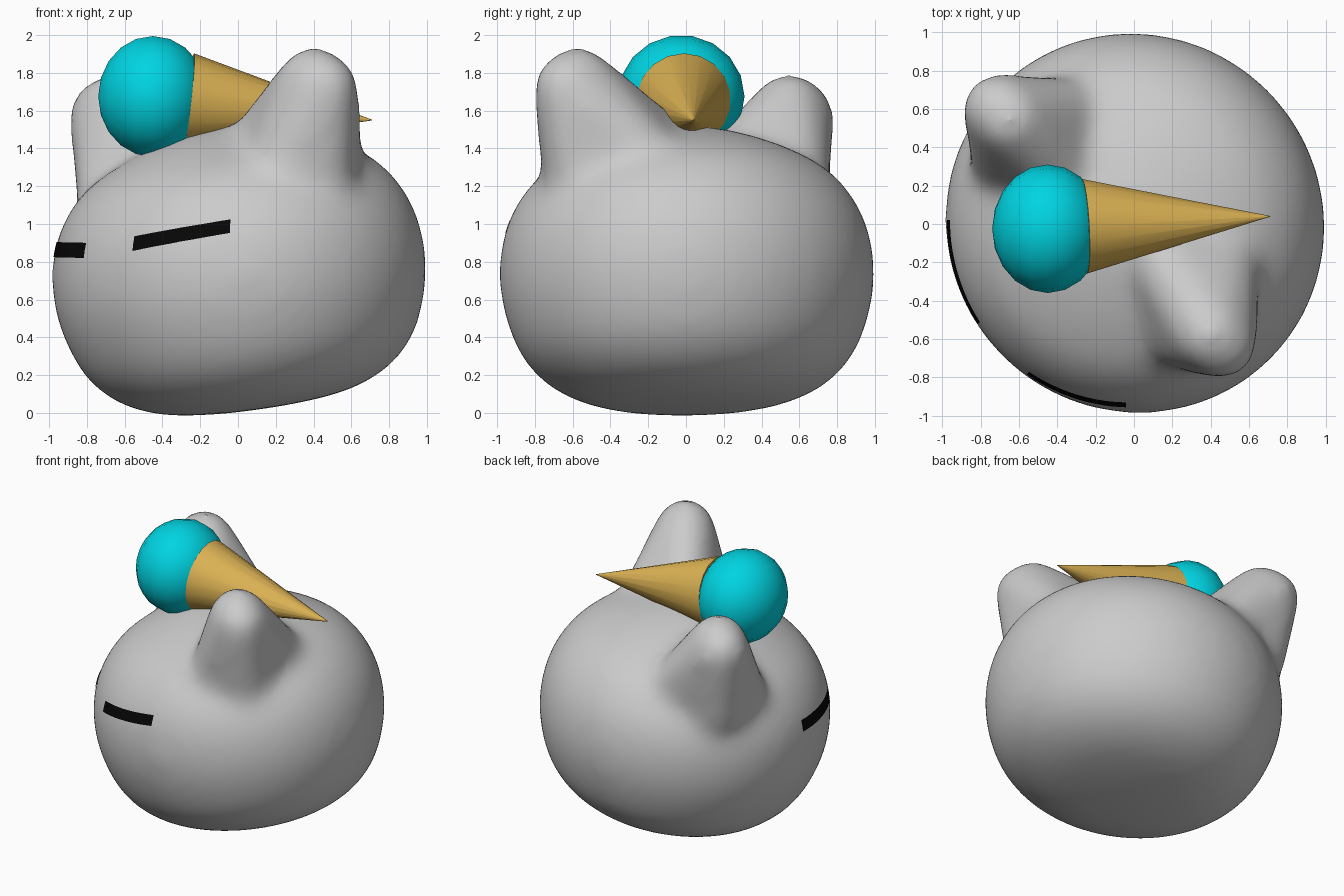
import bpy, bmesh, math
from mathutils import Vector, Matrix

if "Cube" in bpy.data.objects:
    bpy.data.objects.remove(bpy.data.objects["Cube"])


def material(name, rgb):
    m = bpy.data.materials.new(name)
    m.diffuse_color = (*rgb, 1)
    m.use_nodes = True
    m.node_tree.nodes["Principled BSDF"].inputs["Base Color"].default_value = m.diffuse_color
    return m


GREY = material("grey", (0.6, 0.6, 0.6))
BLACK = material("black", (0.002, 0.002, 0.002))
CYAN = material("cyan", (0.0, 0.66, 0.76))
GOLD = material("gold", (0.72, 0.45, 0.09))


def finish(name, bm, mat):
    me = bpy.data.meshes.new(name)
    bmesh.ops.recalc_face_normals(bm, faces=bm.faces)
    for f in bm.faces:
        f.smooth = True
    bm.to_mesh(me)
    bm.free()
    me.materials.append(mat)
    ob = bpy.data.objects.new(name, me)
    bpy.context.collection.objects.link(ob)
    return ob


def smooth_path(pts, n=5):
    """Catmull-Rom curve through the profile points (mirrored at the poles)."""
    p = [Vector(q) for q in pts]
    p = [Vector((-p[1].x, p[1].y))] + p + [Vector((-p[-2].x, p[-2].y))]
    out = []
    for a, b, c, d in zip(p, p[1:], p[2:], p[3:]):
        for i in range(n):
            t = i / n
            out.append(0.5 * (2 * b + (c - a) * t + (2 * a - 5 * b + 4 * c - d) * t ** 2
                              + (3 * b - a - 3 * c + d) * t ** 3))
    return out + [p[-2]]


def add_ear(bm, balls):
    """Hull around a few balls: two at the tip, the rest are feet in the head."""
    verts = []
    for x, y, z, r in balls:
        verts += bmesh.ops.create_uvsphere(
            bm, u_segments=20, v_segments=12, radius=r,
            matrix=Matrix.Translation((x, y, z)))["verts"]
    faces = {f for v in verts for f in v.link_faces}
    bmesh.ops.delete(bm, geom=list(faces), context="FACES_ONLY")
    hull = bmesh.ops.convex_hull(bm, input=verts)
    junk = {g for k in ("geom_interior", "geom_unused") for g in hull[k]
            if isinstance(g, bmesh.types.BMVert)}
    bmesh.ops.delete(bm, geom=list(junk), context="VERTS")


# Head: a squashed, tilted lathe shape with two ears melted into it
profile = [(0, -.745), (.3, -.733), (.53, -.695), (.73, -.6), (.875, -.44),
           (.96, -.21), (.983, 0), (.952, .21), (.865, .39), (.72, .54),
           (.47, .665), (.2, .745), (0, .765)]
bm = bmesh.new()
vs = [bm.verts.new((p.x, 0, p.y)) for p in smooth_path(profile)]
es = [bm.edges.new(p) for p in zip(vs, vs[1:])]
bmesh.ops.spin(bm, geom=vs + es, axis=(0, 0, 1), cent=(0, 0, 0),
               angle=math.tau, steps=64, use_duplicate=False)
bmesh.ops.remove_doubles(bm, verts=bm.verts, dist=0.001)
widen = Matrix.Scale(1.022, 4, Vector((1, -1, 0)).normalized())  # broader from ear to ear
bmesh.ops.transform(bm, verts=bm.verts, matrix=Matrix.Translation((.003, .004, .755))
                    @ Matrix.Rotation(math.radians(-8), 4, 'Y')
                    @ Matrix.Rotation(math.radians(1), 4, 'X') @ widen)
head = finish("head", bm, GREY)

ears = bmesh.new()
add_ear(ears, [(.455, -.625, 1.72, .19), (.40, -.575, 1.75, .195),
               (.42, -.54, 1.2, .2), (.08, -.08, 1.36, .18),
               (.48, -.12, 1.25, .18), (.18, -.55, 1.12, .2)])
add_ear(ears, [(-.71, .60, 1.58, .19), (-.65, .545, 1.61, .195),
               (-.63, .53, 1.1, .2), (-.3, .18, 1.25, .18),
               (-.27, .58, 1.15, .18), (-.68, .27, 1.05, .17)])
bmesh.ops.recalc_face_normals(ears, faces=ears.faces)
ears.from_mesh(head.data)
ears.to_mesh(head.data)
ears.free()
rm = head.modifiers.new("blend", 'REMESH')
rm.mode = 'VOXEL'
rm.voxel_size = 0.034
rm.use_smooth_shade = True
sm = head.modifiers.new("soften", 'SMOOTH')
sm.factor = 0.5
sm.iterations = 40


# Eyes: thin dark strips hugging the head
def eye(name, a0, a1, z0, z1, height=0.08, n=14):
    bm = bmesh.new()
    rows = []
    for i in range(n + 1):
        t = i / n
        a = math.radians(a0 + (a1 - a0) * t)
        z = z0 + (z1 - z0) * t
        rows.append([bm.verts.new((.94 * math.cos(a), .94 * math.sin(a), z + height * s))
                     for s in (-.5, 0, .5)])
    for p, q in zip(rows, rows[1:]):
        for j in range(2):
            bm.faces.new((p[j], q[j], q[j + 1], p[j + 1]))
    ob = finish(name, bm, BLACK)
    sw = ob.modifiers.new("hug", 'SHRINKWRAP')
    sw.target = head
    sw.wrap_method = 'NEAREST_SURFACEPOINT'
    sw.wrap_mode = 'ABOVE_SURFACE'
    sw.offset = 0.005


eye("front_eye", 234.6, 267.5, .893, .988)
eye("side_eye", 178.8, 212.5, .86, .857)

# Ice cream scoop
bm = bmesh.new()
bmesh.ops.create_uvsphere(bm, u_segments=18, v_segments=10, radius=1)
scoop = finish("scoop", bm, CYAN)
scoop.data.transform(Matrix.Translation((-.45, -.025, 1.675))
                     @ Matrix.Diagonal((.29, .335, .325, 1))
                     @ Matrix.Rotation(math.pi / 2, 4, 'Y'))

# Cone lying on the head, tip towards +x
base, tip = Vector((-.26, -.012, 1.655)), Vector((.71, .04, 1.55))
axis = tip - base
bm = bmesh.new()
bmesh.ops.create_cone(bm, cap_ends=True, segments=18, radius1=.25, radius2=0.002,
                      depth=axis.length)
cone = finish("cone", bm, GOLD)
cone.data.transform(Matrix.Translation((base + tip) / 2)
                    @ axis.to_track_quat('Z', 'Y').to_matrix().to_4x4())
bpy.context.view_layer.objects.active = cone
cone.select_set(True)
bpy.ops.object.shade_smooth_by_angle(angle=math.radians(40))
